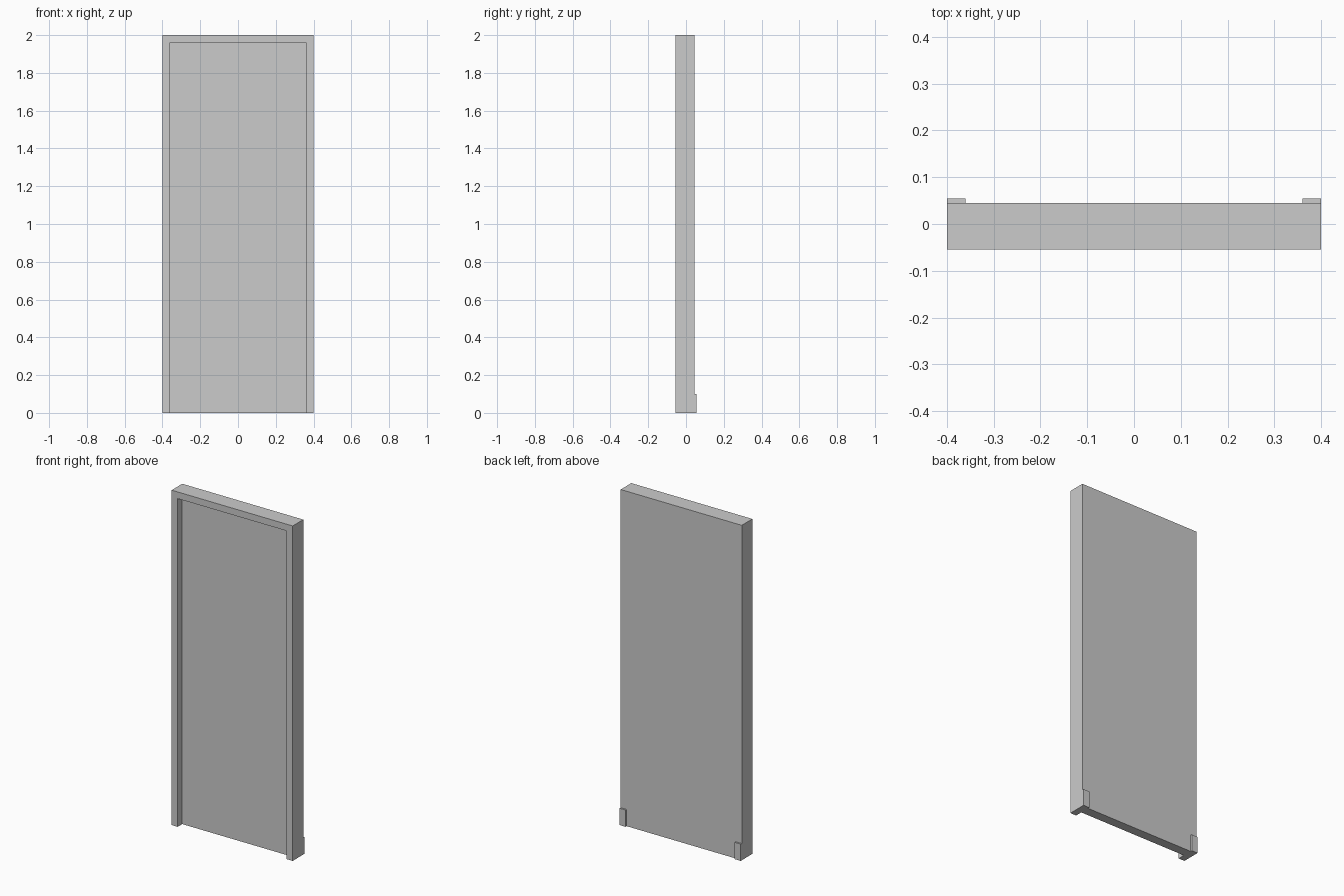
import bpy

if "Cube" in bpy.data.objects:
    bpy.data.objects.remove(bpy.data.objects["Cube"])

WIDTH, HEIGHT = 0.80, 2.0
FRONT, BACK = -0.055, 0.045      # body faces
RIM = 0.04                       # border width
PANEL_FRONT = -0.012             # recessed panel face
FOOT_BACK, FOOT_H = 0.055, 0.10


def box(name, lo, hi):
    """Box between two corners, origin at the world centre."""
    bpy.ops.mesh.primitive_cube_add(size=1)
    obj = bpy.context.object
    obj.name = obj.data.name = name
    for v in obj.data.vertices:
        v.co = [l + (h - l) * (c + 0.5) for l, h, c in zip(lo, hi, v.co)]
    return obj


# Panel body with a raised border on the front
body = box("door_panel", (-WIDTH / 2, FRONT, 0), (WIDTH / 2, BACK, HEIGHT))

# Front recess, open at the bottom
inner = WIDTH / 2 - RIM
recess = box("recess_cutter", (-inner, FRONT - 0.1, -0.1),
             (inner, PANEL_FRONT, HEIGHT - RIM))
cut = body.modifiers.new("recess", 'BOOLEAN')
cut.operation = 'DIFFERENCE'
cut.solver = 'EXACT'
cut.object = recess
bpy.context.view_layer.objects.active = body
bpy.ops.object.modifier_apply(modifier=cut.name)
bpy.data.objects.remove(recess)

# Small blocks at the lower back corners
foot = box("back_corner_blocks", (inner, BACK, 0), (WIDTH / 2, FOOT_BACK, FOOT_H))
foot.modifiers.new("mirror", 'MIRROR').use_axis[0] = True
